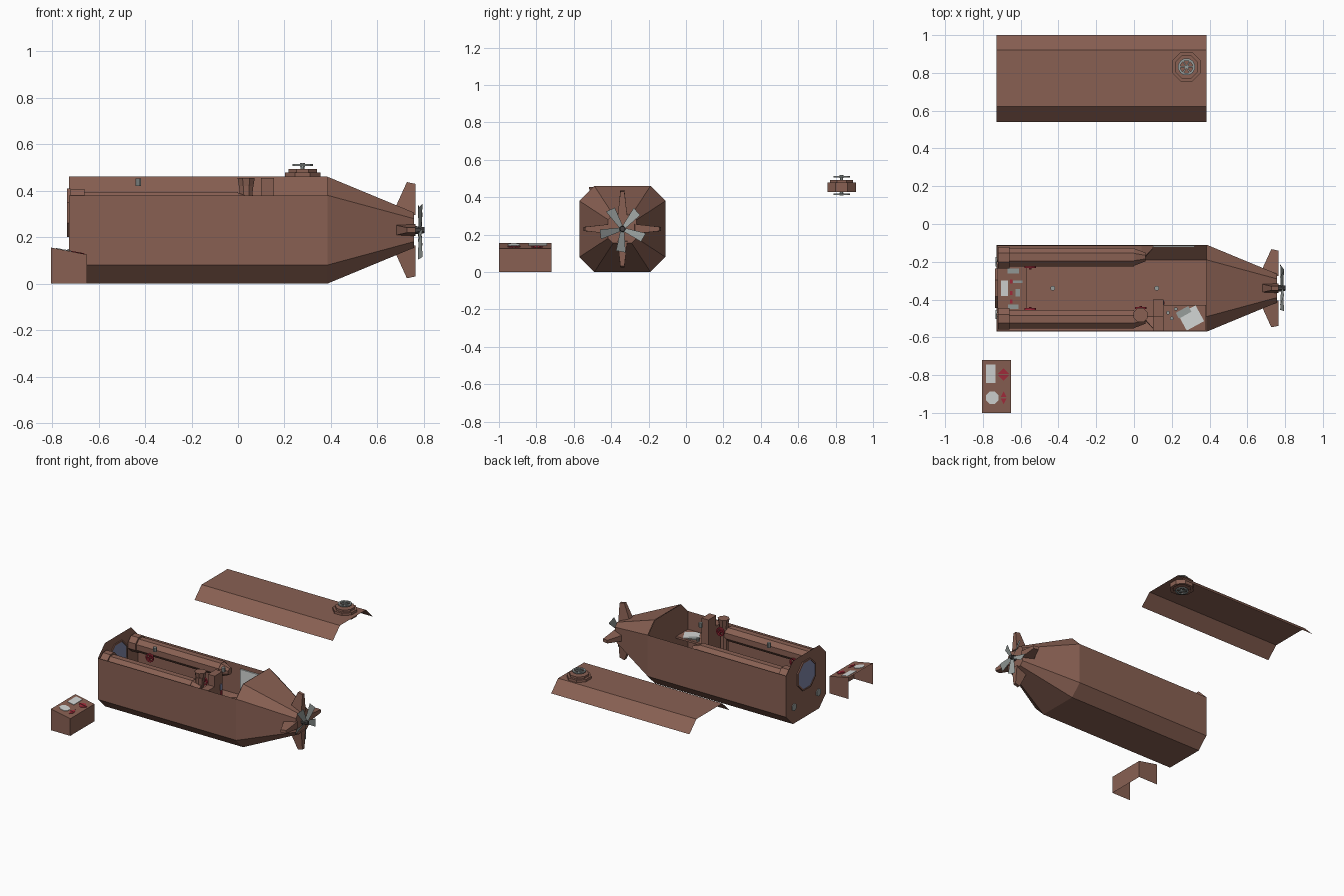
import bpy, bmesh, math
from mathutils import Matrix, Vector

if "Cube" in bpy.data.objects:
    bpy.data.objects.remove(bpy.data.objects["Cube"])

def mat(name, r, g, b):
    m = bpy.data.materials.new(name)
    m.diffuse_color = (r, g, b, 1)
    m.use_nodes = True
    m.node_tree.nodes["Principled BSDF"].inputs["Base Color"].default_value = m.diffuse_color
    return m

BROWN = mat("hull brown", 0.25, 0.118, 0.086)
METAL = mat("grey metal", 0.31, 0.34, 0.33)
PALE = mat("pale panel", 0.65, 0.67, 0.66)
RED = mat("control red", 0.38, 0.025, 0.045)
GLASS = mat("blue glass", 0.22, 0.24, 0.40)
DARK = mat("dark metal", 0.06, 0.055, 0.055)
CY, CZ = -0.34, 0.23          # hull axis

def finish(name, bm, m):
    bmesh.ops.recalc_face_normals(bm, faces=bm.faces)
    me = bpy.data.meshes.new(name)
    bm.to_mesh(me)
    bm.free()
    me.materials.append(m)
    ob = bpy.data.objects.new(name, me)
    bpy.context.collection.objects.link(ob)
    return ob

def mesh(name, verts, faces, m):
    bm = bmesh.new()
    vs = [bm.verts.new(v) for v in verts]
    for f in faces:
        bm.faces.new([vs[i] for i in f])
    return finish(name, bm, m)

def box(name, a, b, m, rot=0):
    bm = bmesh.new()
    a, b = Vector(a), Vector(b)
    M = Matrix.Translation((a + b) / 2) @ Matrix.Rotation(rot, 4, 'Z') @ Matrix.Diagonal((*(b - a), 1))
    bmesh.ops.create_cube(bm, size=1, matrix=M)
    return finish(name, bm, m)

AX = {'X': Matrix.Rotation(math.pi / 2, 4, 'Y'), 'Y': Matrix.Rotation(math.pi / 2, 4, 'X'), 'Z': Matrix()}

def prism(name, c, axis, r, depth, m, n=8, r2=None):
    bm = bmesh.new()
    M = Matrix.Translation(c) @ AX[axis] @ Matrix.Rotation(math.pi / n, 4, 'Z')
    bmesh.ops.create_cone(bm, cap_ends=True, segments=n, radius1=r,
                          radius2=r if r2 is None else r2, depth=depth, matrix=M)
    return finish(name, bm, m)

def ring(name, c, axis, r, ri, depth, m, n=8):
    # flat-sided collar with a hole
    M = Matrix.Translation(c) @ AX[axis]
    prof = [(r, -depth / 2), (r, depth / 2), (ri, depth / 2), (ri, -depth / 2)]
    vs, fs = [], []
    for i in range(n):
        a = 2 * math.pi * (i + 0.5) / n
        vs += [M @ Vector((q * math.cos(a), q * math.sin(a), z)) for q, z in prof]
        for k in range(4):
            j, l = (i + 1) % n * 4, (k + 1) % 4
            fs.append((i * 4 + k, j + k, j + l, i * 4 + l))
    return mesh(name, vs, fs, m)

def wheel(name, c, axis, r, m, spokes=4, t=.008):
    # hand wheel with rim, hub and spokes
    ring(name + "_rim", c, axis, r, r * 0.72, t, m, 12)
    prism(name + "_hub", c, axis, r * 0.25, t * 2, m)
    for i in range(spokes):
        bm = bmesh.new()
        M = (Matrix.Translation(c) @ AX[axis] @ Matrix.Rotation(2 * math.pi * i / spokes, 4, 'Z')
             @ Matrix.Translation((r * 0.45, 0, 0)) @ Matrix.Diagonal((r * 0.8, r * 0.16, t * .7, 1)))
        bmesh.ops.create_cube(bm, size=1, matrix=M)
        finish(f"{name}_spoke", bm, m)

# Hull: open-topped octagonal sheet body, nose plate, tapered stern
half = [(.15, .23), (.23, .15), (.23, -.15), (.15, -.23)]
OCT = half + [(-y, z) for y, z in reversed(half)]
def section(x, s=1):
    return [(x, CY + y * s, CZ + z * s) for y, z in OCT]
hv = section(-.728) + section(.385) + section(.757, .33)
hf = [tuple(range(8)), tuple(range(16, 24))]
hf += [(i, i + 1, i + 9, i + 8) for i in range(1, 6)]
hf += [(i + 8, (i + 1) % 8 + 8, (i + 1) % 8 + 16, i + 16) for i in range(8)]
mesh("hull", hv, hf, BROWN)
mesh("stern_bulkhead", section(.383), [tuple(range(8))], BROWN)

# Nose window and lamps
ring("window_frame", (-.729, CY, .305), 'X', .113, .102, .016, BROWN)
prism("nose_window", (-.729, CY, .305), 'X', .102, .009, GLASS)
for s in (-1, 1):
    prism("nose_lamp", (-.729, CY + s * .14, .12), 'X', .028, .009, METAL, 6)

# Stern fins, tapering towards the tip
for k in range(4):
    R = Matrix.Translation((0, CY, CZ)) @ Matrix.Rotation(k * math.pi / 2, 4, 'X')
    loops = [(.66, .765, .026, .06), (.727, .765, .011, .207)]
    vs = []
    for x0, x1, w, z in loops:
        zt = z + (.006 if z < .1 else -.008)
        vs += [R @ Vector(p) for p in ((x0, -w, z), (x1, -w, zt), (x1, w, zt), (x0, w, z))]
    mesh("fin", vs, [(0, 1, 2, 3), (4, 5, 6, 7)] + [(i, (i + 1) % 4, (i + 1) % 4 + 4, i + 4) for i in range(4)], BROWN)

# Propeller
prism("propeller_hub", (.78, CY, CZ), 'X', .02, .044, DARK, 8, .014)
for k in range(5):
    R = Matrix.Translation((.784, CY, CZ)) @ Matrix.Rotation(math.radians(-40 + 72 * k), 4, 'X')
    vs = [R @ Vector(p) for p in ((-.006, -.01, .01), (.006, .01, .01), (.01, .026, .118), (-.01, -.026, .125))]
    mesh("propeller_blade", vs, [(0, 1, 2, 3)], METAL)

# Detached roof with hatch
rv = [(x, y, z) for x in (-.728, .385) for y, z in ((.54, .38), (.622, .46), (.92, .46), (1.0, .38))]
mesh("roof", rv, [(i, i + 1, i + 5, i + 4) for i in range(3)], BROWN)
hx, hy = .278, .832
ring("hatch_collar", (hx, hy, .453), 'Z', .083, .062, .05, BROWN)
prism("hatch_cover", (hx, hy, .465), 'Z', .066, .056, BROWN)
for z, zs in ((.51, .5), (.416, .43)):
    wheel("hatch_wheel", (hx, hy, z), 'Z', .046, METAL, 6)
    prism("hatch_shaft", (hx, hy, zs), 'Z', .009, .03, METAL)

# Sloping control consoles, open at the bottom and on the nose side
def console(name, x0, x1, y0, y1, z0, z1):
    v = [(x, y, z) for x, h in ((x0, z0), (x1, z1)) for y in (y0, y1) for z in (0, h)]
    mesh(name, v, [(1, 3, 7, 5), (4, 5, 7, 6), (0, 1, 5, 4), (2, 3, 7, 6)], BROWN)
    def plate(label, pts, m):
        top = [(x, y, z0 + (z1 - z0) * (x - x0) / (x1 - x0) + .003) for x, y in pts]
        low = [(x, y, z - .005) for x, y, z in top]
        n = len(pts)
        mesh(name + label, top + low, [tuple(range(n)), tuple(range(n, 2 * n))]
             + [(i, (i + 1) % n, (i + 1) % n + n, i + n) for i in range(n)], m)
    return plate

def rect(x, y, w, d):
    return [(x - w / 2, y - d / 2), (x + w / 2, y - d / 2), (x + w / 2, y + d / 2), (x - w / 2, y + d / 2)]

plate = console("console", -.805, -.65, -1.0, -.72, .155, .125)
plate("_screen", rect(-.758, -.792, .05, .098), PALE)
plate("_dial", [(-.75 + .036 * math.cos(a), -.92 + .036 * math.sin(a))
                for a in (math.pi * (i + .5) / 4 for i in range(8))], PALE)
for y, w, h in ((-.797, .03, .03), (-.92, .016, .032)):
    for s in (-1, 1):
        plate("_arrow", [(-.69 - w, y + s * .003), (-.69 + w, y + s * .003), (-.69, y + s * (h + .003))], RED)

plate = console("helm", -.724, -.57, -.47, -.215, .19, .16)
plate("_screen", rect(-.685, -.34, .038, .08), PALE)
for x, y, w, d in ((-.64, -.248, .06, .026), (-.615, -.305, .05, .014), (-.615, -.365, .025, .04), (-.64, -.438, .055, .022)):
    plate("_meter", rect(x, y, w, d), METAL)
for y in (-.305, -.365, -.41):
    plate("_button", rect(-.65, y, .014, .02), RED)

# Side benches and tanks along both walls
for s in (-1, 1):
    def Y(d):
        return CY + s * d
    v = [(x, Y(d + k * (.226 - d) / .086), z) for x, k in ((-.724, 0), (.04, 0), (.1, .07))
         for d, z in ((.14, .01 + k * .8), (.14, .13), (.15, .15), (.226, .16))]
    mesh("bench", v, [(i + 4 * j, i + 1 + 4 * j, i + 5 + 4 * j, i + 4 + 4 * j)
                      for j in (0, 1) for i in range(3)] + [(8, 9, 10, 11)], BROWN)
    prism("wall_tank", (-.35, Y(.165), .345), 'X', .053, .70, BROWN)
    prism("tank_collar", (-.69, Y(.162), .35), 'X', .061, .06, BROWN)
    prism("tank_end", (.03, Y(.165), .345), 'X', .05, .06, BROWN, 8, .025)
    wheel("valve_wheel", (-.55, Y(.112), .30), 'Y', .031, RED, 4, .012)
wheel("bench_valve", (-.27, -.207, .165), 'Y', .028, RED, 4, .01)

# Cabin lamps
for x in (-.43, .12):
    prism("cabin_lamp", (x, CY, .437), 'Z', .013, .032, METAL)

# Column with hand wheel, locker and chart desk
prism("column", (.035, -.49, .24), 'Z', .03, .36, BROWN)
prism("column_cap", (.035, -.482, .42), 'Z', .028, .07, BROWN, 8, .04)
wheel("column_wheel", (.035, -.445, .37), 'Y', .031, RED, 4, .012)
box("locker", (.1, -.49, .01), (.155, -.40, .455), BROWN)
box("locker_side", (.1, -.567, .1), (.155, -.49, .378), BROWN)
box("locker_gauge", (.155, -.43, .33), (.16, -.405, .37), GLASS)
box("locker_handle", (.155, -.425, .27), (.162, -.41, .32), RED)
box("desk_top", (.155, -.565, .235), (.38, -.43, .25), BROWN)
box("desk_leg", (.155, -.445, .01), (.17, -.43, .235), BROWN)
box("chart", (.25, -.545, .25), (.355, -.45, .254), PALE, .5)
box("paper", (.225, -.485, .25), (.3, -.45, .257), METAL, .5)
for x, y in ((.18, -.47), (.2, -.5), (.22, -.45)):
    prism("desk_tool", (x, y, .262), 'Z', .01, .024, METAL)
box("wall_board", (.1, -.122, .2), (.32, -.113, .35), PALE)
